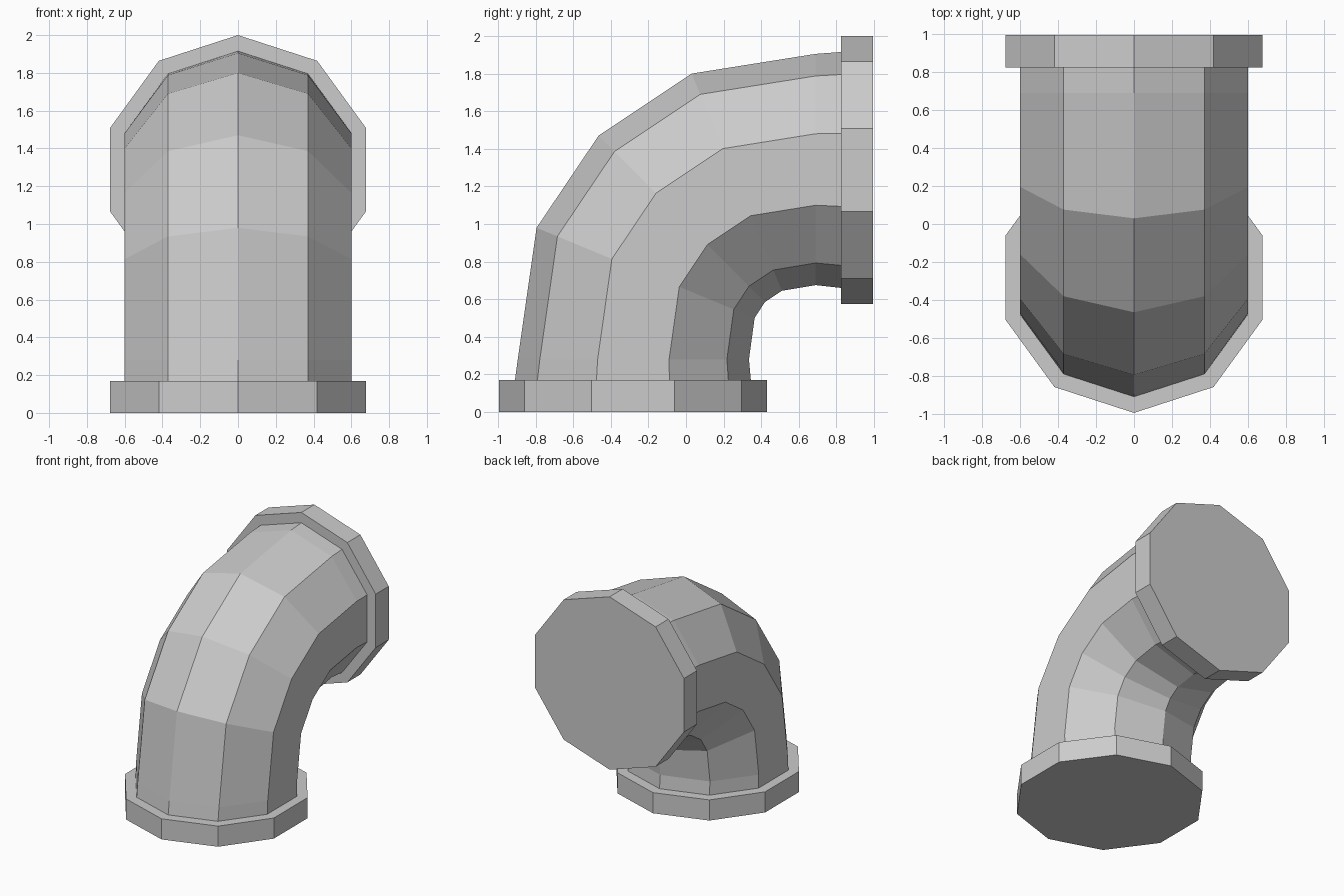
import bpy, bmesh, math

if "Cube" in bpy.data.objects:
    bpy.data.objects.remove(bpy.data.objects["Cube"])

SIDES = 10
PIPE_W, FLANGE_W = 0.631, 0.713   # half widths (to a corner) across x


def ring(outer, inner, width):
    """Ten-sided ring in x, spanning outer to inner (y, z) points of the bend."""
    cy, cz = (outer[0] + inner[0]) / 2, (outer[1] + inner[1]) / 2
    hy, hz = outer[0] - cy, outer[1] - cz
    pts = []
    for i in range(SIDES):
        a = 2 * math.pi * i / SIDES
        c, s = math.cos(a), math.sin(a)
        pts.append((width * s, cy + hy * c, cz + hz * c))
    return pts


def loft(name, rings, cap_end=False):
    bm = bmesh.new()
    loops = [[bm.verts.new(p) for p in r] for r in rings]
    for a, b in zip(loops, loops[1:]):
        for i in range(SIDES):
            j = (i + 1) % SIDES
            bm.faces.new((a[i], a[j], b[j], b[i]))
    if cap_end:
        bm.faces.new(loops[-1])
    bmesh.ops.recalc_face_normals(bm, faces=bm.faces)
    # open shells: make sure the normals point away from the end-to-end axis
    mesh = bpy.data.meshes.new(name)
    bm.to_mesh(mesh)
    bm.free()
    obj = bpy.data.objects.new(name, mesh)
    bpy.context.collection.objects.link(obj)
    return obj


# Bend profile: (outer corner, inner corner) of every pipe ring in the y-z plane
BEND = [((-0.91, 0.17), (0.345, 0.17)),
        ((-0.895, 0.28), (0.335, 0.28)),
        ((-0.795, 0.98), (0.365, 0.50)),
        ((-0.465, 1.47), (0.42, 0.585)),
        ((0.03, 1.80), (0.51, 0.645)),
        ((0.69, 1.905), (0.69, 0.675)),
        ((0.825, 1.915), (0.825, 0.66))]
pipe_rings = [ring(o, i, PIPE_W) for o, i in BEND]

# Elbow pipe
loft("elbow_pipe", pipe_rings)

# Bottom flange: shoulder, rim and closed end
loft("bottom_flange", [pipe_rings[0],
                       ring((-0.995, 0.17), (0.43, 0.17), FLANGE_W),
                       ring((-0.995, 0.0), (0.43, 0.0), FLANGE_W)], True)

# Back flange: same, facing +y
loft("back_flange", [pipe_rings[-1],
                     ring((0.825, 2.0), (0.825, 0.575), FLANGE_W),
                     ring((0.995, 2.0), (0.995, 0.575), FLANGE_W)], True)
